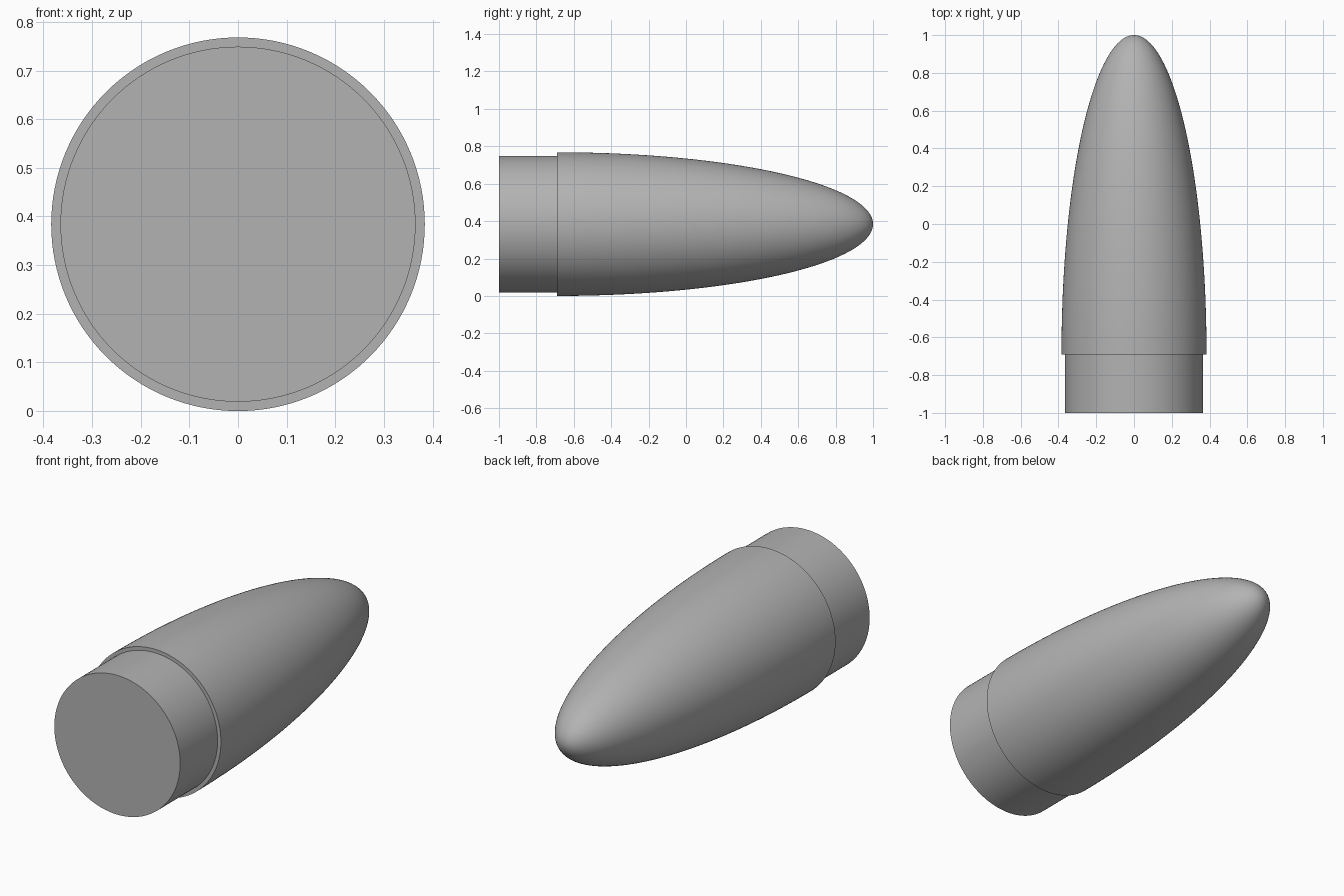
import bpy
import bmesh
import math
from mathutils import Matrix

SEGMENTS = 128
RADIUS = 0.384        # widest radius, also the height of the axis
SHOULDER = -0.69      # where the nose meets the base plug
TIP = 1.0

cube = bpy.data.objects.get("Cube")
if cube:
    bpy.data.objects.remove(cube, do_unlink=True)

grey = bpy.data.materials.new("plain grey")
grey.use_nodes = True
colour = (0.45, 0.45, 0.45, 1)
grey.diffuse_color = colour
grey.node_tree.nodes["Principled BSDF"].inputs["Base Color"].default_value = colour


def lathe(name, profile):
    """Spin (radius, y) points around the long axis."""
    bm = bmesh.new()
    verts = [bm.verts.new((r, y, 0)) for r, y in profile]
    edges = [bm.edges.new(pair) for pair in zip(verts, verts[1:])]
    bmesh.ops.spin(bm, geom=verts + edges, cent=(0, 0, 0), axis=(0, 1, 0),
                   angle=math.tau, steps=SEGMENTS)
    bmesh.ops.remove_doubles(bm, verts=bm.verts, dist=1e-5)
    bmesh.ops.recalc_face_normals(bm, faces=bm.faces)
    bmesh.ops.transform(bm, matrix=Matrix.Translation((0, 0, RADIUS)), verts=bm.verts)
    mesh = bpy.data.meshes.new(name)
    bm.to_mesh(mesh)
    bm.free()
    mesh.materials.append(grey)
    obj = bpy.data.objects.new(name, mesh)
    bpy.context.collection.objects.link(obj)
    bpy.ops.object.select_all(action='DESELECT')
    obj.select_set(True)
    bpy.context.view_layer.objects.active = obj
    bpy.ops.object.shade_smooth_by_angle(angle=math.radians(30))


# Half-ellipse nose, stepped shoulder and base plug in one closed solid
steps = 48
base_radius = 0.365
profile = [(0, -1), (base_radius, -1), (base_radius, SHOULDER)]
for i in range(steps + 1):
    a = math.pi / 2 * i / steps
    r = RADIUS * math.cos(a) if i < steps else 0
    profile.append((r, SHOULDER + (TIP - SHOULDER) * math.sin(a)))
lathe("nose_cone", profile)
